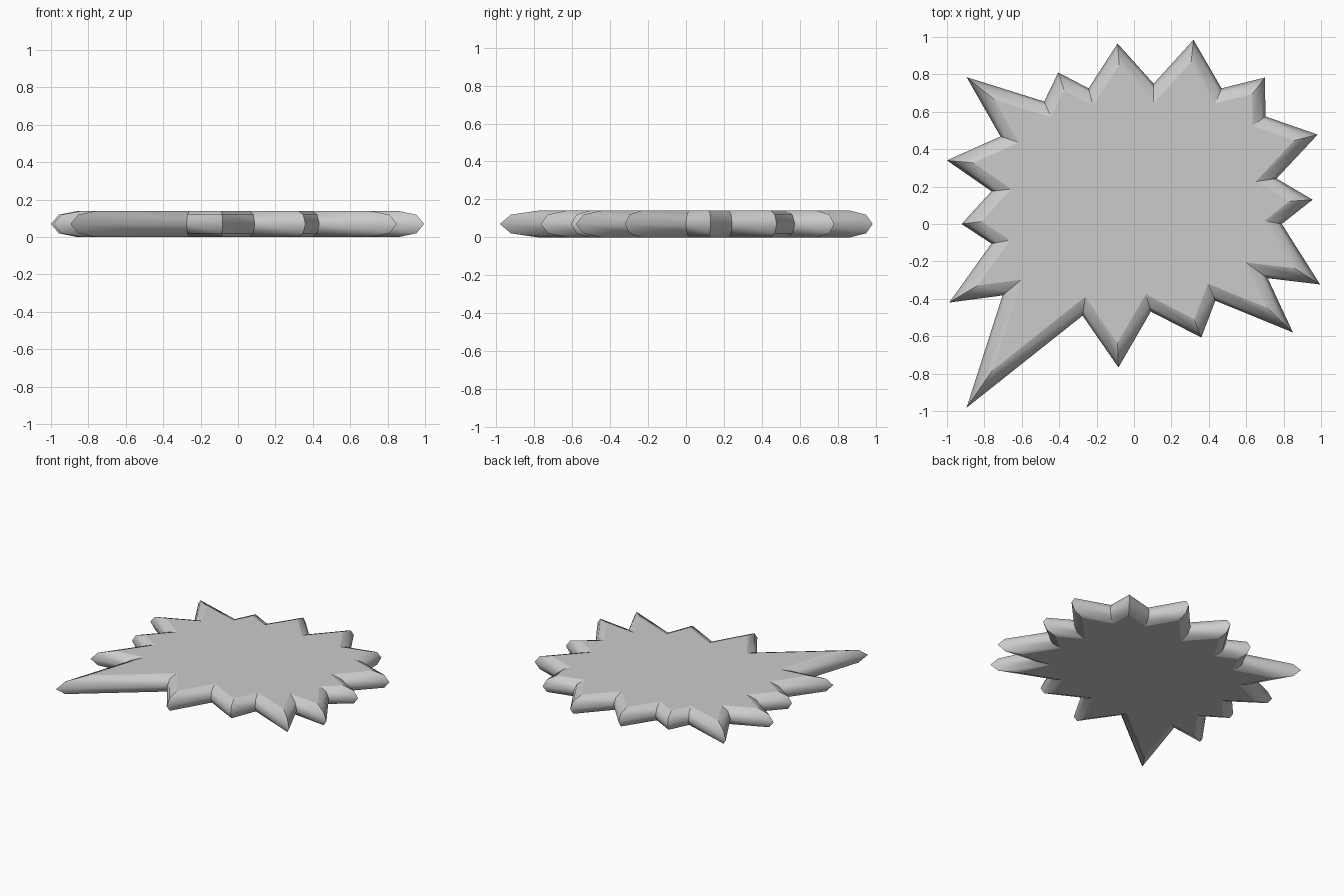
import bpy, bmesh, math
from mathutils import Vector

if "Cube" in bpy.data.objects:
    bpy.data.objects.remove(bpy.data.objects["Cube"])

R = 0.07   # radius of the rounded rim (half the thickness)

# Outline, clockwise from the upper-left spike: tip, valley, tip, valley...
outline = [Vector(p) for p in (
    (-0.895, 0.785), (-0.48, 0.655), (-0.405, 0.81), (-0.243, 0.725),
    (-0.088, 0.965), (0.105, 0.75), (0.318, 0.985), (0.468, 0.725),
    (0.70, 0.783), (0.703, 0.575), (0.982, 0.478), (0.762, 0.243),
    (0.955, 0.13), (0.79, 0.0), (0.995, -0.323), (0.715, -0.29),
    (0.85, -0.58), (0.435, -0.41), (0.36, -0.607), (0.09, -0.468),
    (-0.083, -0.767), (-0.275, -0.49), (-0.895, -0.982), (-0.703, -0.382),
    (-0.988, -0.42), (-0.762, -0.105), (-0.922, 0.0), (-0.762, 0.175),
    (-1.0, 0.34), (-0.714, 0.468))]
N = len(outline)


def miter(i):
    """Inward shift of corner i that moves both neighbouring edges by 1."""
    a = (outline[i] - outline[i - 1]).normalized()
    b = (outline[(i + 1) % N] - outline[i]).normalized()
    n1, n2 = Vector((a.y, -a.x)), Vector((b.y, -b.x))
    return (n1 + n2) / (1 + n1.dot(n2))


bm = bmesh.new()

# Half-round rim: five rings from bottom to top
rings = []
for k in range(5):
    t = math.radians(-90 + 45 * k)
    inset, z = R * (1 - math.cos(t)), R + R * math.sin(t)
    ring = []
    for i, p in enumerate(outline):
        q = p + miter(i) * inset
        ring.append(bm.verts.new((q.x, q.y, z)))
    rings.append(ring)

for lo, hi in zip(rings, rings[1:]):
    for i in range(N):
        j = (i + 1) % N
        bm.faces.new((lo[i], hi[i], hi[j], lo[j])).smooth = True
        # creases at the spikes and valleys
    for i in range(N):
        bm.edges.get((lo[i], hi[i])).smooth = False

# Flat top and bottom with crisp borders
for ring in (rings[0], rings[-1]):
    cap = bm.faces.new(ring)
    for e in cap.edges:
        e.smooth = False

bmesh.ops.recalc_face_normals(bm, faces=bm.faces)
mesh = bpy.data.meshes.new("starburst_bubble")
bm.to_mesh(mesh)
bm.free()
bpy.context.collection.objects.link(bpy.data.objects.new("starburst_bubble", mesh))
